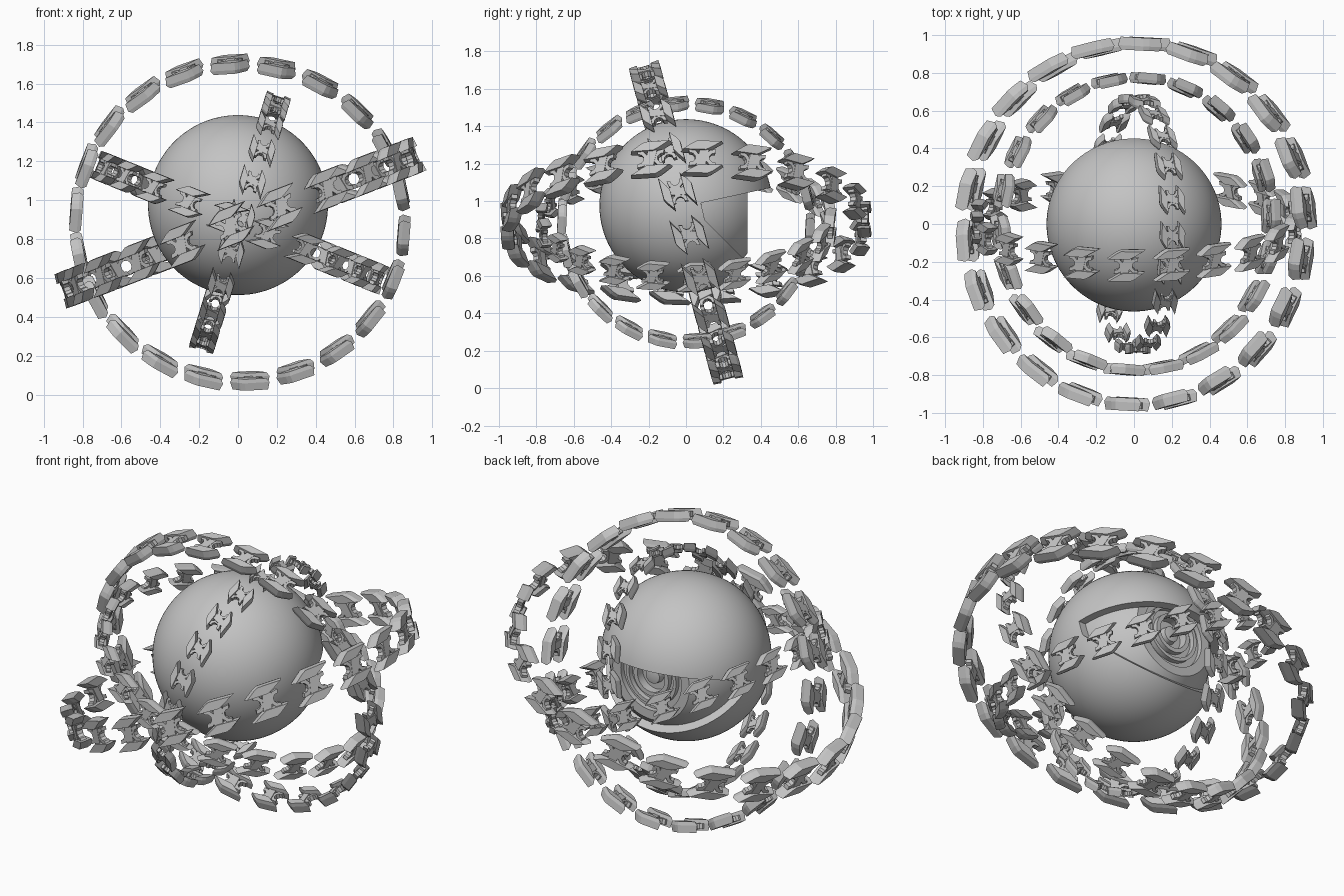
import bpy, bmesh
from math import sin, cos, pi, radians, sqrt
from mathutils import Vector, Matrix

if "Cube" in bpy.data.objects:
    bpy.data.objects.remove(bpy.data.objects["Cube"])

GREY = bpy.data.materials.new("stone_grey")
GREY.use_nodes = True
GREY.diffuse_color = (0.55, 0.55, 0.55, 1)
GREY.node_tree.nodes["Principled BSDF"].inputs["Base Color"].default_value = (0.55, 0.55, 0.55, 1)

BALL = Vector((0, 0, 0.975))
RING_CENTRE = Vector((0.01, 0, 0.885))
R = 0.463


def make(name, bm, location=(0, 0, 0)):
    bmesh.ops.recalc_face_normals(bm, faces=bm.faces)
    mesh = bpy.data.meshes.new(name)
    bm.to_mesh(mesh)
    bm.free()
    obj = bpy.data.objects.new(name, mesh)
    obj.location = location
    bpy.context.collection.objects.link(obj)
    mesh.materials.append(GREY)
    return obj


def smooth(obj):
    bpy.ops.object.select_all(action='DESELECT')
    obj.select_set(True)
    bpy.context.view_layer.objects.active = obj
    bpy.ops.object.shade_smooth_by_angle(angle=radians(30))


def prism(bm, outline, low, high, matrix, taper=1.0):
    """Extrude a flat outline from low to high, narrowing the far end."""
    mid = sum((Vector(p) for p in outline), Vector((0, 0))) / len(outline)
    rings = []
    for h, k in ((low, 1.0), (high, taper)):
        pts = [mid + (Vector(p) - mid) * k for p in outline]
        rings.append([bm.verts.new(matrix @ Vector((p.x, p.y, h))) for p in pts])
    a, b = rings
    bm.faces.new(a)
    bm.faces.new(b)
    for i in range(len(a)):
        j = (i + 1) % len(a)
        bm.faces.new((a[i], a[j], b[j], b[i]))


def add_link(bm, matrix):
    """Chain link: x along the ring, y across the band, z outward."""
    plate = [(-0.115, 0.04), (0.02, 0.04), (0.05, 0.055),
             (0.115, 0.095), (-0.03, 0.095), (-0.06, 0.08)]
    hook = [(0.065 + r * cos(t), r * sin(t))
            for r, angles in ((0.05, range(80, 281, 40)), (0.028, range(280, 79, -40)))
            for t in map(radians, angles)]
    hub = [(-0.035, -0.045), (0.015, -0.045), (0.035, 0.045), (-0.015, 0.045)]
    for turn in (0, pi):
        m = matrix @ Matrix.Rotation(turn, 4, 'Z')
        prism(bm, plate, -0.015, 0.03, m, 0.9)
        prism(bm, plate, -0.015, -0.038, m, 0.85)
        prism(bm, hook, -0.015, 0.018, m)
    prism(bm, hub, -0.02, 0.02, matrix)


def link_ring(name, size, u, v, phase, count=22):
    u, v = Vector(u), Vector(v)
    n = u.cross(v)
    bm = bmesh.new()
    for i in range(count):
        a = radians(phase) + i * 2 * pi / count
        out = u * cos(a) + v * sin(a)
        along = v * cos(a) - u * sin(a)
        m = Matrix((along, -n, out)).transposed()
        if m.determinant() < 0:
            m = Matrix((along, n, out)).transposed()
        m = Matrix.Translation(out * 0.958 * size) @ m.to_4x4() @ Matrix.Scale(size, 4)
        add_link(bm, m)
    return make(name, bm, RING_CENTRE)


# Four tilted rings of chain links
def tilt(deg):
    return sin(radians(deg)), cos(radians(deg))


s, c = tilt(21)
link_ring("outer_flat_ring", 1.0, (c, 0, s), (0, 1, 0), 87)
s, c = tilt(15)
link_ring("upright_front_ring", 0.885, (1, 0, 0), (0, -s, c), 93.5)
s, c = tilt(-22)
link_ring("inner_flat_ring", 0.81, (c, 0, s), (0, 1, 0), 85)
s, c = tilt(17)
link_ring("upright_side_ring", 0.695, (0, 1, 0), (s, 0, c), 79)

# Hollow outer shell with a wedge-shaped opening at the back
bm = bmesh.new()
bmesh.ops.create_uvsphere(bm, u_segments=96, v_segments=48, radius=R)
shell = make("outer_shell", bm, BALL)

bm = bmesh.new()
wedge = [(0.08, 0.99), (0.1, 0.9), (0.33, 0.67), (0.7, 0.3), (0.7, 1.125)]
to_side = Matrix(((0, 0, 1, 0), (1, 0, 0, 0), (0, 1, 0, 0), (0, 0, 0, 1)))
prism(bm, wedge, -0.7, 0.7, to_side)
cutter = make("opening_cutter", bm)
cutter.hide_render = True

thick = shell.modifiers.new("thickness", 'SOLIDIFY')
thick.thickness = 0.045
thick.offset = -1
cut = shell.modifiers.new("opening", 'BOOLEAN')
cut.operation = 'DIFFERENCE'
cut.solver = 'EXACT'
cut.object = cutter
bpy.context.view_layer.objects.active = shell
for name in ("thickness", "opening"):
    bpy.ops.object.modifier_apply(modifier=name)
bpy.data.objects.remove(cutter)
smooth(shell)

# Inner eyeball: flattened at the back, with stepped rings around a pupil
INNER, FLAT = 0.416, 0.33
edge = sqrt(INNER ** 2 - FLAT ** 2)
profile = [(INNER * sin(t), -INNER * cos(t)) for t in
           (i * pi / 24 for i in range(19))] + [(edge, FLAT)]
for radius, depth, back in ((0.2, 0.03, 0.0), (0.165, 0.0, 0.03), (0.145, 0.03, 0.0),
                            (0.115, 0.0, 0.03), (0.09, 0.05, 0.0)):
    profile += [(radius, FLAT - back), (radius, FLAT - depth)]
profile += [(0.05, FLAT - 0.05), (0.045, FLAT - 0.015), (0, FLAT - 0.005)]
bm = bmesh.new()
verts = [bm.verts.new((r, y, 0)) for r, y in profile]
edges = [bm.edges.new(p) for p in zip(verts, verts[1:])]
bmesh.ops.spin(bm, geom=verts + edges, cent=(0, 0, 0), axis=(0, 1, 0),
               angle=2 * pi, steps=64, use_merge=True)
bmesh.ops.remove_doubles(bm, verts=bm.verts, dist=0.0005)
smooth(make("inner_eye", bm, BALL))
